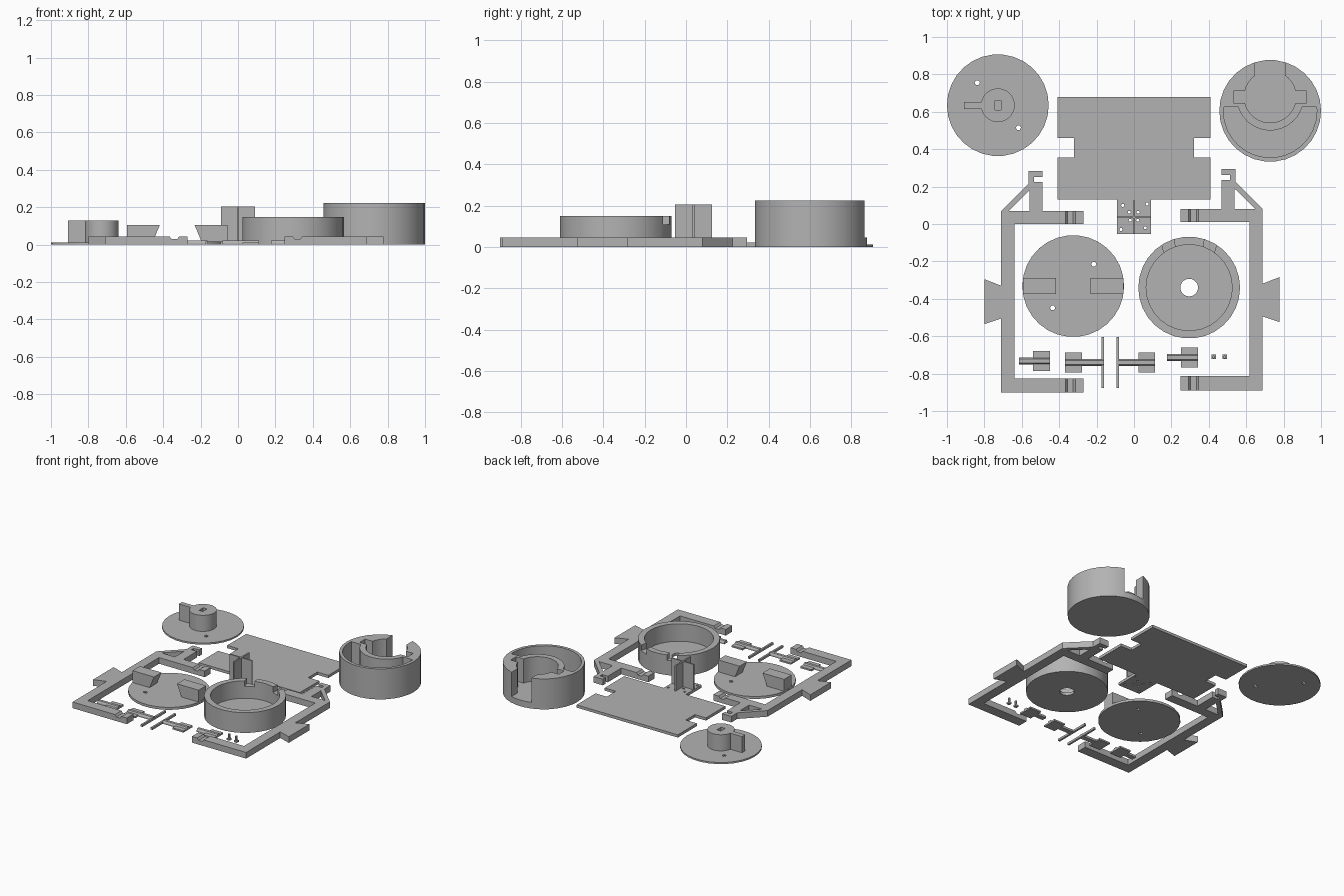
import bpy, bmesh, math

if bpy.data.objects.get("Cube"):
    bpy.data.objects.remove(bpy.data.objects["Cube"], do_unlink=True)

grey = bpy.data.materials.new("matte grey")
grey.use_nodes = True
grey.diffuse_color = (0.45, 0.45, 0.45, 1)
grey.node_tree.nodes["Principled BSDF"].inputs["Base Color"].default_value = grey.diffuse_color


def prism(name, pts, a, b, axis="z"):
    """Extrude a flat outline from a to b, upward or along y."""
    bm = bmesh.new()
    def place(p, h):
        return (p[0], p[1], h) if axis == "z" else (p[0], h, p[1])
    face = bm.faces.new([bm.verts.new(place(p, a)) for p in pts])
    res = bmesh.ops.extrude_face_region(bm, geom=[face])
    moved = [v for v in res["geom"] if isinstance(v, bmesh.types.BMVert)]
    step = (0, 0, b - a) if axis == "z" else (0, b - a, 0)
    bmesh.ops.translate(bm, verts=moved, vec=step)
    bmesh.ops.recalc_face_normals(bm, faces=bm.faces)
    mesh = bpy.data.meshes.new(name)
    bm.to_mesh(mesh)
    bm.free()
    mesh.materials.append(grey)
    ob = bpy.data.objects.new(name, mesh)
    bpy.context.collection.objects.link(ob)
    return ob


def circle(x, y, r, n=30):
    return [(x + r * math.cos(math.tau * i / n), y + r * math.sin(math.tau * i / n)) for i in range(n)]


def rect(x0, x1, y0, y1):
    return [(x0, y0), (x1, y0), (x1, y1), (x0, y1)]


def combine(ob, others, mode="DIFFERENCE"):
    """Apply a boolean with each helper, then drop the helper."""
    bpy.context.view_layer.objects.active = ob
    for other in others:
        mod = ob.modifiers.new("bool", "BOOLEAN")
        mod.operation, mod.solver, mod.object = mode, "EXACT", other
        bpy.ops.object.modifier_apply(modifier=mod.name)
        bpy.data.objects.remove(other, do_unlink=True)
    return ob


def cutter(pts, a, b, axis="z"):
    return prism("cutter", pts, a, b, axis)


def smooth(ob):
    bpy.ops.object.select_all(action="DESELECT")
    ob.select_set(True)
    bpy.context.view_layer.objects.active = ob
    bpy.ops.object.shade_smooth_by_angle(angle=math.radians(25))


R = 0.272

# Disc with a keyed hub and side arm
x, y = -0.728, 0.635
disc = prism("hub_disc", circle(x, y, R), 0, 0.012)
combine(disc, [cutter(circle(x + s * 0.11, y - s * 0.12, 0.014, 6), -1, 1) for s in (-1, 1)])
hub = prism("hub", circle(x, y, 0.09), 0.01, 0.13)
combine(hub, [prism("arm", rect(x - 0.182, x - 0.05, y - 0.019, y + 0.017), 0.01, 0.13)], "UNION")
combine(hub, [cutter(rect(x - 0.016, x + 0.016, y - 0.025, y + 0.025), 0.012, 1)])
smooth(disc)
smooth(hub)

# Tall cup with round chamber, rear opening, side slots and crescent pocket
x, y, floor = 0.728, 0.605, 0.045
cup = prism("tall_cup", circle(x, y, R), 0, 0.223)
pocket = cutter(circle(x, y, 0.25), floor, 1)
combine(pocket, [cutter(rect(x - 1, x + 1, y + 0.02, y + 1), -1, 2),
                 cutter(circle(x, y + 0.075, 0.18), -1, 2)])
combine(cup, [pocket,
              cutter(circle(x, y + 0.075, 0.139), floor, 1),
              cutter(rect(x - 0.08, x + 0.08, y + 0.08, y + 0.5), floor, 1),
              cutter(rect(x - 0.195, x + 0.195, y + 0.042, y + 0.105), floor, 1)])
smooth(cup)

# Base plate with side notches and a perforated tab
half = [(0.09, -0.053), (0.09, 0.13), (0.41, 0.13), (0.41, 0.355),
        (0.32, 0.355), (0.32, 0.46), (0.41, 0.46), (0.41, 0.68)]
plate = prism("base_plate", half + [(-px, py) for px, py in reversed(half)], 0, 0.02)
holes = [(0.07, 0.107), (-0.06, 0.1), (-0.025, 0.063), (0.022, 0.063),
         (-0.02, 0.02), (0.02, 0.02), (-0.07, -0.03), (0.06, -0.02)]
combine(plate, [cutter(circle(px, py, 0.009, 6), -1, 1) for px, py in holes])

# Upright cross of two thin walls
cross = prism("cross_wall", rect(-0.09, 0.09, 0.031, 0.041), 0.019, 0.205)
combine(cross, [cutter(rect(-0.005, 0.005, -0.053, 0.125), 0.019, 0.205)], "UNION")

# Mirrored bracket frames with hooks, struts, tabs and bar grooves
outline = [(0.71, -0.9), (0.27, -0.9), (0.27, -0.825), (0.64, -0.825), (0.64, 0), (0.27, 0),
           (0.27, 0.07), (0.49, 0.07), (0.49, 0.225), (0.535, 0.225), (0.535, 0.25), (0.49, 0.25),
           (0.49, 0.283), (0.565, 0.283), (0.565, 0.215), (0.71, 0.07), (0.71, -0.33),
           (0.8, -0.295), (0.8, -0.535), (0.71, -0.505)]
window = [(0.67, 0.07), (0.56, 0.178), (0.56, 0.07)]
groove = [(0.37, 0.05), (0.355, 0.03), (0.325, 0.03), (0.31, 0.05)]
for name, side, dx, dy in (("right_frame", -1, 0, 0), ("left_frame", 1, -0.022, 0.011)):
    def fit(pts, lift=dy):
        return [(side * px + dx, py + lift) for px, py in pts]
    frame = prism(name, fit(outline), 0, 0.045)
    combine(frame, [cutter(fit(window), -1, 1), cutter(fit(groove, 0), -1, 0.2, "y")])

# Disc with two wedge blocks
x, y = -0.325, -0.332
wedge_disc = prism("wedge_disc", circle(x, y, R), 0, 0.018)
combine(wedge_disc, [cutter(circle(x + s * 0.11, y + s * 0.117, 0.014, 6), -1, 1) for s in (-1, 1)])
smooth(wedge_disc)
for name, s in (("right_wedge", -1), ("left_wedge", 1)):
    profile = [(0.268, 0.016), (0.268, 0.105), (0.093, 0.105), (0.13, 0.016)]
    prism(name, [(x + s * u, z) for u, z in profile], y - 0.042, y + 0.044, "y")

# Open ring cup with a drain hole and two rim notches
x, y = 0.295, -0.34
ring = prism("ring_cup", circle(x, y, R), 0, 0.148)
combine(ring, [cutter(circle(x, y, 0.23), 0.02, 1), cutter(circle(x, y, 0.047), -1, 1)])
combine(ring, [cutter([(x + s * u, y + v) for u, v in
                       ((0.07, 0.19), (0.13, 0.17), (0.165, 0.3), (0.09, 0.3))], 0.108, 1)
               for s in (-1, 1)])
smooth(ring)

# Small paddles: square pad with a rod to one side
for i, (px, py, s, reach) in enumerate(((-0.495, -0.732, -1, 0.12), (-0.323, -0.74, 1, 0.16),
                                        (0.068, -0.74, -1, 0.15), (0.297, -0.714, -1, 0.12))):
    prism(f"paddle_pad_{i + 1}", rect(px - 0.045, px + 0.045, py - 0.053, py + 0.053), 0, 0.012)
    rod = [(py - 0.018, 0), (py + 0.018, 0), (py + 0.018, 0.01), (py + 0.01, 0.022),
           (py - 0.01, 0.022), (py - 0.018, 0.01)]
    ob = prism(f"paddle_rod_{i + 1}", rod, 0, reach + 0.045, "y")
    # turn the rod so that it runs along x
    for v in ob.data.vertices:
        a, run, z = v.co
        v.co = (px + s * (run - 0.045), a, z)
    if s > 0:
        ob.data.flip_normals()

# Two loose strips
for name, px in (("right_strip", -0.167), ("left_strip", -0.086)):
    prism(name, rect(px - 0.007, px + 0.007, -0.878, -0.604), 0, 0.016)

# Two pegs with wider feet
for name, px in (("right_peg", 0.426), ("left_peg", 0.485)):
    prism(name + "_foot", rect(px - 0.012, px + 0.012, -0.723, -0.699), 0, 0.012)
    prism(name, circle(px, -0.711, 0.008, 8), 0.011, 0.044)
